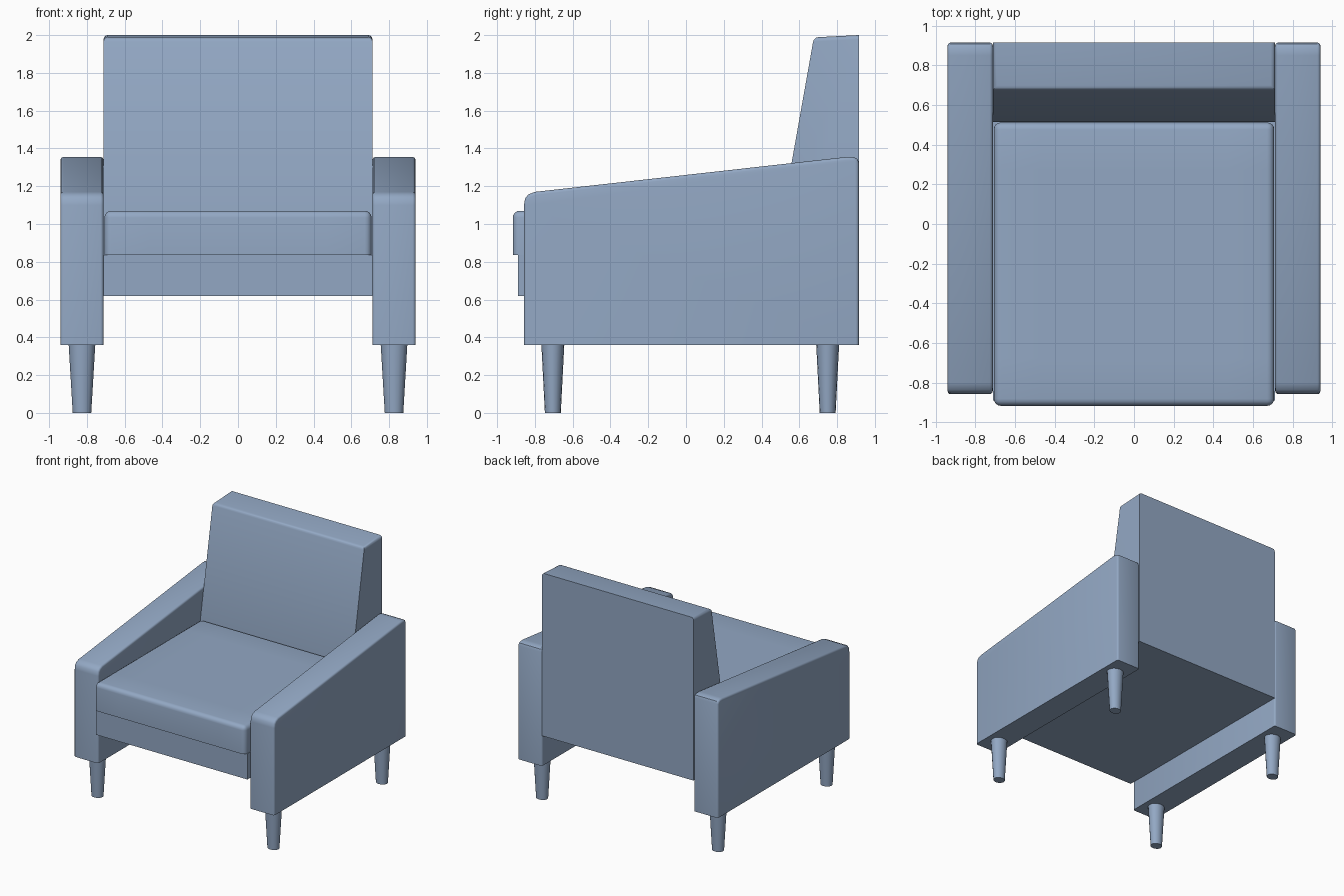
import bpy, bmesh, math

if "Cube" in bpy.data.objects:
    bpy.data.objects.remove(bpy.data.objects["Cube"])

# Blue-grey upholstery colour
fabric = bpy.data.materials.new("blue_grey")
fabric.diffuse_color = (0.29, 0.39, 0.55, 1)
fabric.use_nodes = True
fabric.node_tree.nodes["Principled BSDF"].inputs["Base Color"].default_value = fabric.diffuse_color


def finish(name, bm, angle=40):
    bmesh.ops.recalc_face_normals(bm, faces=bm.faces[:])
    mesh = bpy.data.meshes.new(name)
    bm.to_mesh(mesh)
    bm.free()
    mesh.materials.append(fabric)
    obj = bpy.data.objects.new(name, mesh)
    bpy.context.collection.objects.link(obj)
    bpy.ops.object.select_all(action='DESELECT')
    obj.select_set(True)
    bpy.context.view_layer.objects.active = obj
    bpy.ops.object.shade_smooth_by_angle(angle=math.radians(angle))
    return obj


def prism(profile, x0, x1):
    """Extrude a (y, z) profile from x0 to x1."""
    bm = bmesh.new()
    face = bm.faces.new([bm.verts.new((x0, y, z)) for y, z in profile])
    ext = bmesh.ops.extrude_face_region(bm, geom=[face])['geom']
    bmesh.ops.translate(bm, vec=(x1 - x0, 0, 0),
                        verts=[g for g in ext if isinstance(g, bmesh.types.BMVert)])
    bmesh.ops.recalc_face_normals(bm, faces=bm.faces[:])
    return bm


def bevel(bm, test, width, segments=3):
    edges = [e for e in bm.edges if test(*[v.co for v in e.verts])]
    bmesh.ops.bevel(bm, geom=edges, offset=width, segments=segments,
                    profile=0.5, affect='EDGES', clamp_overlap=True)


# Sloping arms with softened side edges
arm_profile = [(-0.858, 0.36), (0.915, 0.36), (0.915, 1.325), (0.907, 1.345), (0.885, 1.355),
               (0.85, 1.355), (-0.80, 1.170), (-0.835, 1.156), (-0.852, 1.135), (-0.858, 1.10)]
for side, label in ((-1, "left"), (1, "right")):
    bm = prism(arm_profile, side * 0.712, side * 0.94)
    bevel(bm, lambda a, b: abs(a.x - b.x) < 1e-4 and max(a.z, b.z) > 0.4, 0.016)
    finish(label + "_arm", bm)

# Base under the seat
base_profile = [(-0.89, 0.618), (0.52, 0.618), (0.52, 0.836), (-0.89, 0.836)]
finish("seat_base", prism(base_profile, -0.712, 0.712))

# Backrest with leaning front
back_profile = [(0.915, 0.618), (0.915, 2.0), (0.677, 1.988), (0.514, 1.07), (0.514, 0.618)]
bm = prism(back_profile, -0.712, 0.712)
bevel(bm, lambda a, b: min(a.z, b.z) > 1.9 and abs(a.y - b.y) > 0.1
      or min(a.z, b.z) > 1.9 and max(a.y, b.y) < 0.7, 0.022)
finish("backrest", bm)

# Seat cushion: box with rounded corners and top rim
X, Y0, Y1, Z0, Z1 = 0.707, -0.917, 0.512, 0.836, 1.07
bm = bmesh.new()
bmesh.ops.create_cube(bm, size=1)
bmesh.ops.subdivide_edges(bm, edges=[e for e in bm.edges if abs(e.verts[0].co.z - e.verts[1].co.z) < 0.1],
                          cuts=5, use_grid_fill=True)
for v in bm.verts:
    v.co = (v.co.x * 2 * X, (Y0 + Y1) / 2 + v.co.y * (Y1 - Y0), Z0 + (v.co.z + 0.5) * (Z1 - Z0))


def on_side(p):
    return abs(p.x) > X - 1e-3 or p.y < Y0 + 1e-3 or p.y > Y1 - 1e-3


def soft_edge(a, b):
    corner = (abs(a.z - b.z) > 0.1 and abs(a.x) > X - 1e-3
              and (a.y < Y0 + 1e-3 or a.y > Y1 - 1e-3))
    rim = min(a.z, b.z) > Z1 - 1e-3 and on_side(a) and on_side(b) and on_side((a + b) / 2)
    return corner or rim


bevel(bm, soft_edge, 0.036, 4)
finish("seat_cushion", bm)

# Tapered legs
for y, end in ((-0.705, "front"), (0.75, "rear")):
    for side, label in ((-1, "left"), (1, "right")):
        bm = bmesh.new()
        bmesh.ops.create_cone(bm, cap_ends=True, segments=16, radius1=0.049,
                              radius2=0.071, depth=0.37)
        for v in bm.verts:
            v.co = (v.co.x + side * 0.826, v.co.y * 0.86 + y, v.co.z + 0.185)
        finish(f"{end}_{label}_leg", bm)
